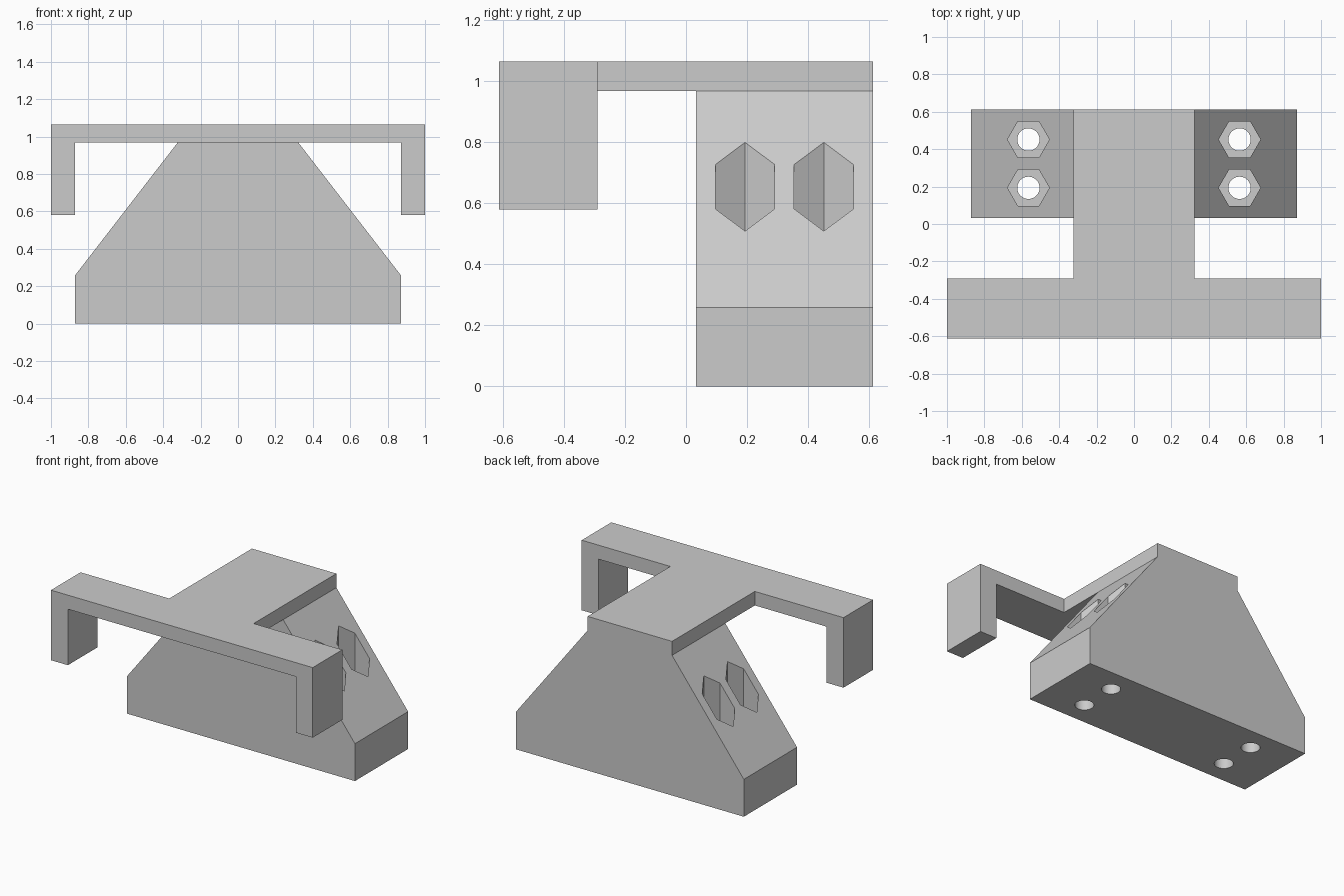
import bpy, bmesh, math
from mathutils import Vector, Matrix

cube = bpy.data.objects.get("Cube")
if cube:
    bpy.data.objects.remove(cube, do_unlink=True)

U = 2 / 62                      # one design unit in scene units
BACK, BODY_FRONT, BAR_BACK, FRONT = 19, 1, -9, -19

grey = bpy.data.materials.new("plain grey")
grey.use_nodes = True
colour = (0.6, 0.6, 0.6, 1)
grey.diffuse_color = colour
grey.node_tree.nodes["Principled BSDF"].inputs["Base Color"].default_value = colour


def make_object(name, bm):
    bmesh.ops.recalc_face_normals(bm, faces=bm.faces)
    bmesh.ops.scale(bm, vec=(U, U, U), verts=bm.verts)
    mesh = bpy.data.meshes.new(name)
    bm.to_mesh(mesh)
    bm.free()
    mesh.materials.append(grey)
    obj = bpy.data.objects.new(name, mesh)
    bpy.context.collection.objects.link(obj)
    return obj


def extrude_profile(name, half, y0, y1):
    """Mirror a half outline in x/z and extrude it along y."""
    bm = bmesh.new()
    outline = half + [(-x, z) for x, z in reversed(half)]
    face = bm.faces.new([bm.verts.new((x, y0, z)) for x, z in outline])
    out = bmesh.ops.extrude_face_region(bm, geom=[face])
    verts = [g for g in out["geom"] if isinstance(g, bmesh.types.BMVert)]
    bmesh.ops.translate(bm, vec=Vector((0, y1 - y0, 0)), verts=verts)
    return make_object(name, bm)


def prism(name, sides, radius, x, y, z0, z1):
    bm = bmesh.new()
    bmesh.ops.create_cone(bm, cap_ends=True, segments=sides, radius1=radius,
                          radius2=radius, depth=z1 - z0,
                          matrix=Matrix.Translation((x, y, (z0 + z1) / 2))
                          @ Matrix.Rotation(math.pi / 2, 4, "Z"))
    return make_object(name, bm)


def combine(target, tool, operation):
    mod = target.modifiers.new(operation, "BOOLEAN")
    mod.operation, mod.object, mod.solver = operation, tool, "EXACT"
    bpy.context.view_layer.objects.active = target
    bpy.ops.object.modifier_apply(modifier=mod.name)
    bpy.data.objects.remove(tool, do_unlink=True)


# Tapered base block, including the back end of the top plate
bracket = extrude_profile("mounting_bracket",
                          [(27, 0), (27, 8), (10, 30), (10, 33)],
                          BODY_FRONT, BACK)

# Stem of the top plate and the crossbar with its two hanging ends
stem = extrude_profile("stem", [(10, 30), (10, 33)], FRONT + 2, BODY_FRONT + 2)
crossbar = extrude_profile("crossbar",
                           [(27, 30), (27, 18), (31, 18), (31, 33)],
                           FRONT, BAR_BACK)
combine(bracket, stem, "UNION")
combine(bracket, crossbar, "UNION")

# Hexagonal nut pockets and round screw holes through the base
for side in (-1, 1):
    for y in (6, 14):
        x = side * 17.5
        # a hexagon needs its corners along x
        pocket = prism("pocket_cutter", 6, 3.48, x, y, 5, 28)
        pocket.data.transform(Matrix.Translation((x * U, y * U, 0))
                              @ Matrix.Rotation(math.pi / 2, 4, "Z")
                              @ Matrix.Translation((-x * U, -y * U, 0)))
        corner = max(abs(v.co.x - x * U) for v in pocket.data.vertices)
        if corner < 3.4 * U:
            pocket.data.transform(Matrix.Translation((x * U, y * U, 0))
                                  @ Matrix.Rotation(math.pi / 6, 4, "Z")
                                  @ Matrix.Translation((-x * U, -y * U, 0)))
        combine(bracket, pocket, "DIFFERENCE")
        hole = prism("hole_cutter", 32, 1.85, x, y, -2, 8)
        combine(bracket, hole, "DIFFERENCE")

# Crisp flat faces, softly shaded hole walls
bpy.ops.object.select_all(action="DESELECT")
bracket.select_set(True)
bpy.context.view_layer.objects.active = bracket
bpy.ops.object.shade_smooth_by_angle(angle=math.radians(30))
